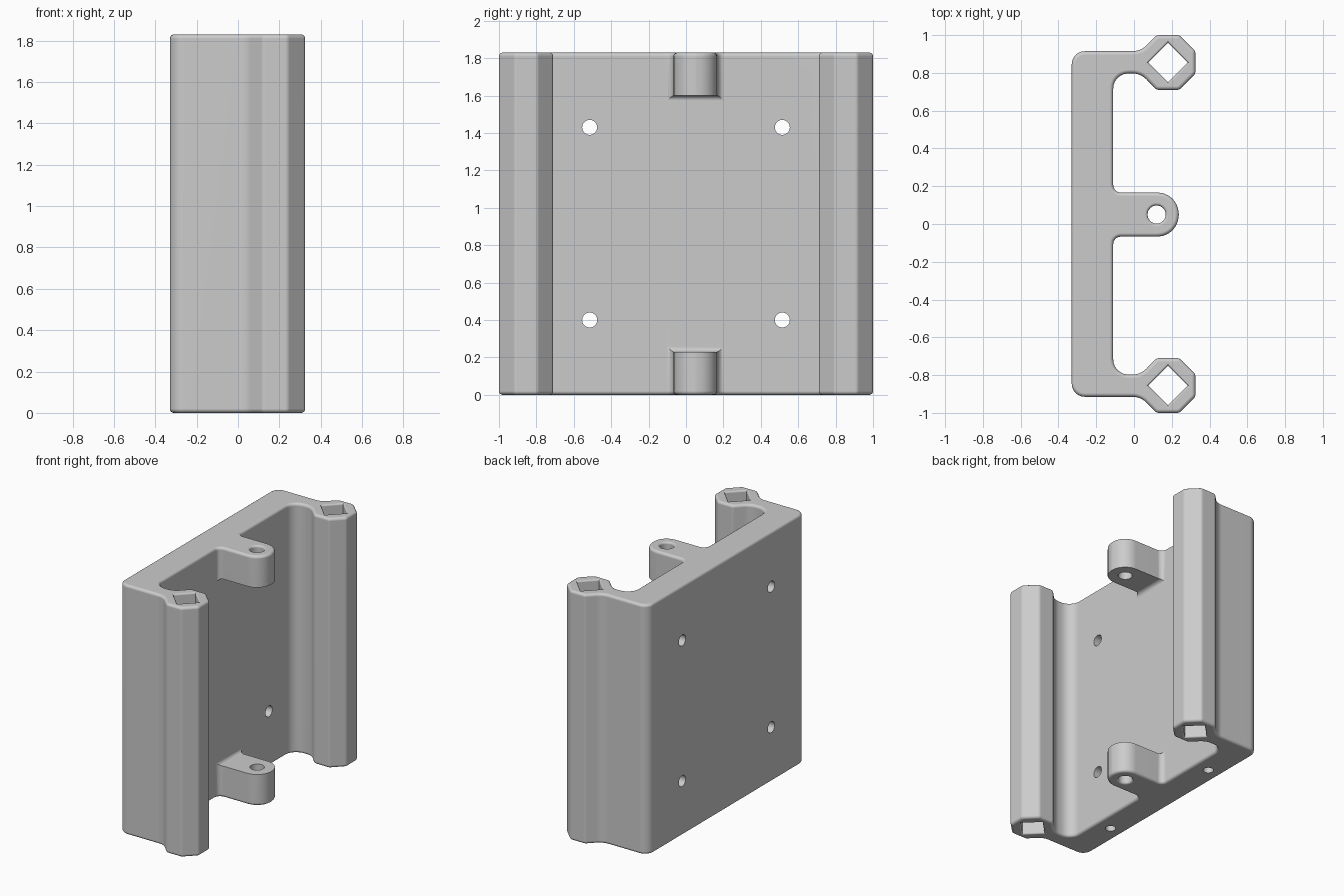
import bpy, bmesh, math
from mathutils import Matrix, Vector

if "Cube" in bpy.data.objects:
    bpy.data.objects.remove(bpy.data.objects["Cube"])

HEIGHT = 1.83
WALL_X = -0.11
EDGE = 0.02

grey = bpy.data.materials.new("light grey")
grey.use_nodes = True
grey.diffuse_color = (0.6, 0.6, 0.6, 1)
grey.node_tree.nodes["Principled BSDF"].inputs["Base Color"].default_value = (0.6, 0.6, 0.6, 1)


def rounded(corners, steps=5):
    """Closed outline from (x, y, radius) corners, each filleted."""
    out = []
    for i, (x, y, r) in enumerate(corners):
        p = Vector((x, y))
        a = (Vector(corners[i - 1][:2]) - p).normalized()
        b = (Vector(corners[(i + 1) % len(corners)][:2]) - p).normalized()
        if r == 0:
            out.append(p)
            continue
        half = a.angle(b) / 2
        centre = p + (a + b).normalized() * r / math.sin(half)
        start = p + a * r / math.tan(half) - centre
        end = p + b * r / math.tan(half) - centre
        sweep = math.pi - 2 * half
        for k in range(steps + 1):
            t = k / steps
            out.append(centre + (start * math.sin((1 - t) * sweep)
                                 + end * math.sin(t * sweep)) / math.sin(sweep))
    return out


def circle(x, y, r, n=32):
    return [Vector((x + r * math.cos(math.tau * i / n),
                    y + r * math.sin(math.tau * i / n))) for i in range(n)]


def inset(outline, d):
    """Counter-clockwise outline moved inward by d."""
    out = []
    for i, p in enumerate(outline):
        e1 = (p - outline[i - 1]).normalized()
        e2 = (outline[(i + 1) % len(outline)] - p).normalized()
        n1, n2 = Vector((-e1.y, e1.x)), Vector((-e2.y, e2.x))
        out.append(p + (n1 + n2) * d / (1 + n1.dot(n2)))
    return out


def loft(name, outline, levels, matrix=Matrix.Identity(4)):
    """Solid through copies of the outline at rising (height, inset) levels."""
    bm = bmesh.new()
    rings = [[bm.verts.new((p.x, p.y, z)) for p in inset(outline, d)] for z, d in levels]
    bm.faces.new(rings[0][::-1])
    bm.faces.new(rings[-1])
    n = len(outline)
    for low, high in zip(rings, rings[1:]):
        for i in range(n):
            j = (i + 1) % n
            bm.faces.new((low[i], low[j], high[j], high[i]))
    bm.transform(matrix)
    bm.normal_update()
    mesh = bpy.data.meshes.new(name)
    bm.to_mesh(mesh)
    bm.free()
    mesh.materials.append(grey)
    obj = bpy.data.objects.new(name, mesh)
    bpy.context.collection.objects.link(obj)
    return obj


def rounded_ends(radius, sign=1, steps=4):
    """Levels for a full-height solid with quarter-round ends."""
    bottom = []
    for k in range(steps + 1):
        a = math.pi / 2 * (1 - k / steps)
        bottom.append((radius * (1 - math.sin(a)), sign * radius * (1 - math.cos(a))))
    return bottom + [(HEIGHT - z, d) for z, d in bottom[::-1]]


# Bracket outline: rear plate, two arms ending in octagonal posts
arm = [(WALL_X, 0.797, 0.08), (0.035, 0.797, 0.1), (0.12, 0.71, 0.03),
       (0.24, 0.71, 0.03), (0.325, 0.795, 0.03), (0.325, 0.915, 0.03),
       (0.24, 1.0, 0.03), (0.12, 1.0, 0.03), (0.035, 0.915, 0.1),
       (-0.33, 0.915, 0.07)]
mirrored_arm = [(x, -y, r) for x, y, r in reversed(arm)]
lug = [(WALL_X, -0.067, 0.04), (0.237, -0.067, 0.113),
       (0.237, 0.167, 0.113), (WALL_X, 0.167, 0.04)]
bracket = loft("bracket", rounded(lug + arm + mirrored_arm, 6), rounded_ends(EDGE))

cutters = []

# Gap that splits the middle rib into an upper and a lower lug
x0, z0, z1 = WALL_X + 0.0005, 0.23, 1.6
gap = rounded([(x0, z0, 0.03), (0.4, z0, 0), (0.4, z1, 0), (x0, z1, 0.03)])
cutters.append(loft("lug_gap_cutter", gap, [(-0.3, 0), (0.2, 0)],
                    Matrix.Rotation(math.pi / 2, 4, "X")))


def flared(radius):
    """Through-hole levels that open out at both ends."""
    return [(-0.05, -radius)] + rounded_ends(radius, -1) + [(HEIGHT + 0.05, -radius)]


# Pivot hole through both lugs
cutters.append(loft("pivot_hole_cutter", circle(0.12, 0.05, 0.048), flared(0.015)))

for side in (-1, 1):
    # Square channel through each post
    cutters.append(loft("post_channel_cutter", circle(0.18, side * 0.855, 0.105, 4), flared(0.012)))
    # Blind hole in the underside
    cutters.append(loft("base_hole_cutter", circle(-0.225, side * 0.515, 0.035),
                        [(-0.05, 0), (0.3, 0)]))
    # Screw holes through the plate
    for z in (0.4, 1.43):
        turn = Matrix.Translation((0, side * 0.515, z)) @ Matrix.Rotation(math.pi / 2, 4, "Y")
        cutters.append(loft("screw_hole_cutter", circle(0, 0, 0.04), [(-0.5, 0), (0, 0)], turn))

bpy.ops.object.select_all(action="DESELECT")
bpy.context.view_layer.objects.active = bracket
bracket.select_set(True)
for cutter in cutters:
    cutter.hide_render = True
    mod = bracket.modifiers.new("cut", "BOOLEAN")
    mod.operation = "DIFFERENCE"
    mod.solver = "MANIFOLD"
    mod.object = cutter
    bpy.ops.object.modifier_apply(modifier=mod.name)
    bpy.data.objects.remove(cutter)

bpy.ops.object.shade_smooth_by_angle(angle=math.radians(30))
weighted = bracket.modifiers.new("weighted_normals", "WEIGHTED_NORMAL")
weighted.keep_sharp = True
